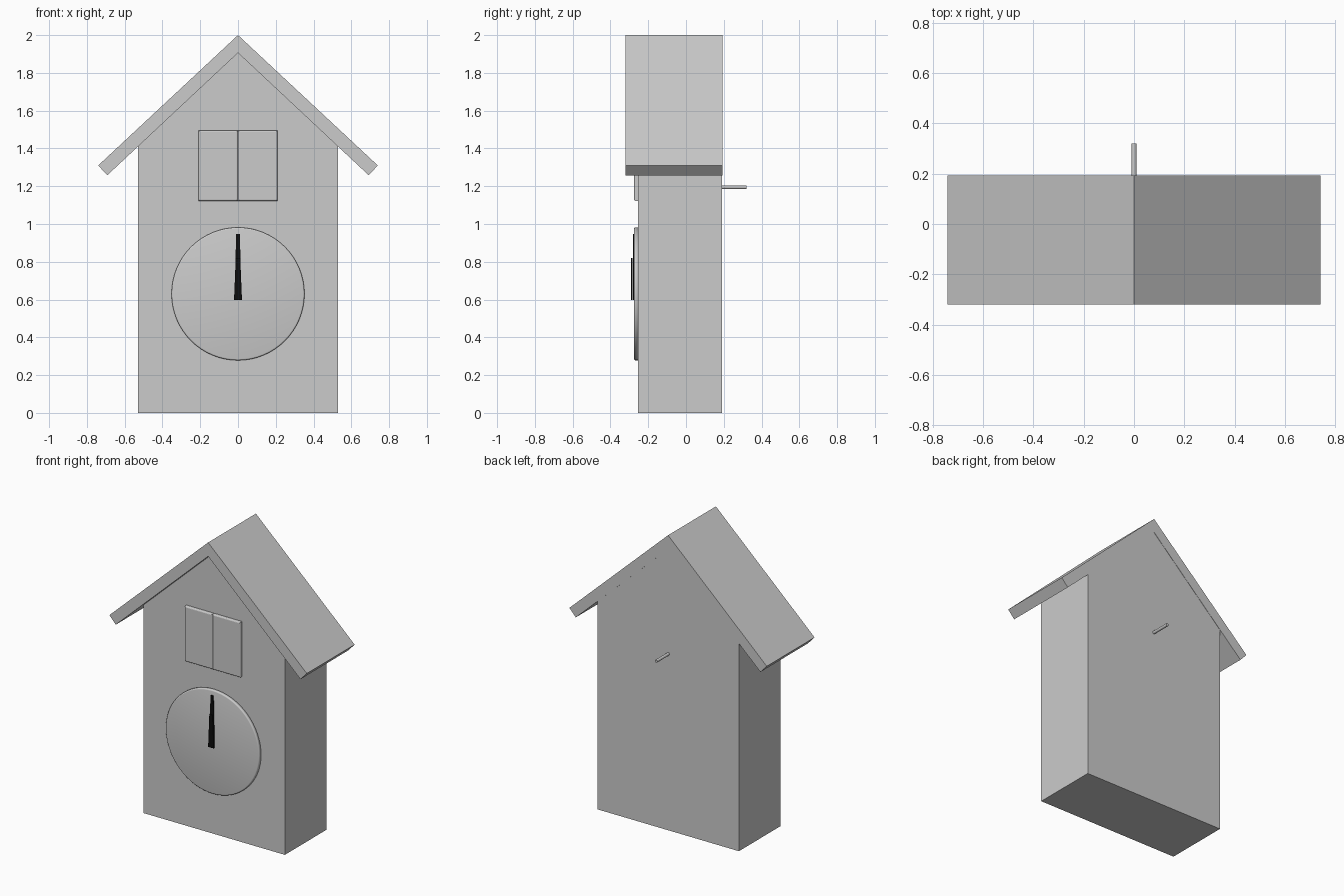
import bpy, bmesh, math

if "Cube" in bpy.data.objects:
    bpy.data.objects.remove(bpy.data.objects["Cube"])


def material(name, rgb):
    m = bpy.data.materials.new(name)
    m.diffuse_color = (*rgb, 1)
    m.use_nodes = True
    m.node_tree.nodes["Principled BSDF"].inputs["Base Color"].default_value = m.diffuse_color
    return m


GREY = material("light grey", (0.6, 0.6, 0.6))
BLACK = material("black", (0.004, 0.004, 0.004))


def extrude(name, profile, y0, y1, mat, bevel=0.0, smooth=False):
    """Extrude an (x, z) outline from y0 (front) to y1 (back), optionally rounding the front rim."""
    bm = bmesh.new()
    face = bm.faces.new([bm.verts.new((x, y0, z)) for x, z in profile])
    ext = bmesh.ops.extrude_face_region(bm, geom=[face], use_keep_orig=True)
    for v in ext["geom"]:
        if isinstance(v, bmesh.types.BMVert):
            v.co.y = y1
    bmesh.ops.recalc_face_normals(bm, faces=bm.faces[:])
    if bevel:
        rim = [e for e in bm.edges if all(abs(v.co.y - y0) < 1e-6 for v in e.verts)]
        bmesh.ops.bevel(bm, geom=rim, offset=bevel, segments=3, profile=0.5, affect='EDGES')
    mesh = bpy.data.meshes.new(name)
    bm.to_mesh(mesh)
    bm.free()
    mesh.materials.append(mat)
    obj = bpy.data.objects.new(name, mesh)
    bpy.context.collection.objects.link(obj)
    if smooth:
        for p in mesh.polygons:
            p.use_smooth = True
    return obj


def mirrored(half):
    """Close a right-hand outline that starts and ends on x = 0 or off it."""
    return half + [(-x, z) for x, z in reversed(half) if x > 0]


# House body and roof
extrude("house_body", mirrored([(0, 1.906), (0.53, 1.41), (0.53, 0)]), -0.255, 0.19, GREY)
roof = [(0, 2.0), (0.74, 1.31), (0.692, 1.258), (0, 1.906), (-0.692, 1.258), (-0.74, 1.31)]
extrude("roof", roof, -0.32, 0.192, GREY)

# Pair of small doors
for side, x0, x1 in (("left", -0.208, -0.001), ("right", 0.001, 0.208)):
    extrude(side + "_door", [(x0, 1.122), (x1, 1.122), (x1, 1.496), (x0, 1.496)],
            -0.275, -0.25, GREY, bevel=0.008)

# Round clock dial
circle = [(0.352 * math.cos(i * math.tau / 64), 0.63 + 0.352 * math.sin(i * math.tau / 64))
          for i in range(64)]
extrude("dial", circle, -0.275, -0.25, GREY, bevel=0.008, smooth=True)

# Clock hands, both pointing up
extrude("minute_hand", mirrored([(0.018, 0.598), (0.010, 0.948)]), -0.281, -0.274, BLACK)
extrude("hour_hand", mirrored([(0.021, 0.598), (0.012, 0.82)]), -0.29, -0.282, BLACK)

# Peg at the back
bpy.ops.mesh.primitive_cylinder_add(vertices=16, radius=0.01, depth=0.14,
                                    location=(0, 0.25, 1.195), rotation=(math.pi / 2, 0, 0))
peg = bpy.context.object
peg.name = "back_peg"
peg.data.materials.append(GREY)
bpy.ops.object.shade_smooth_by_angle()
